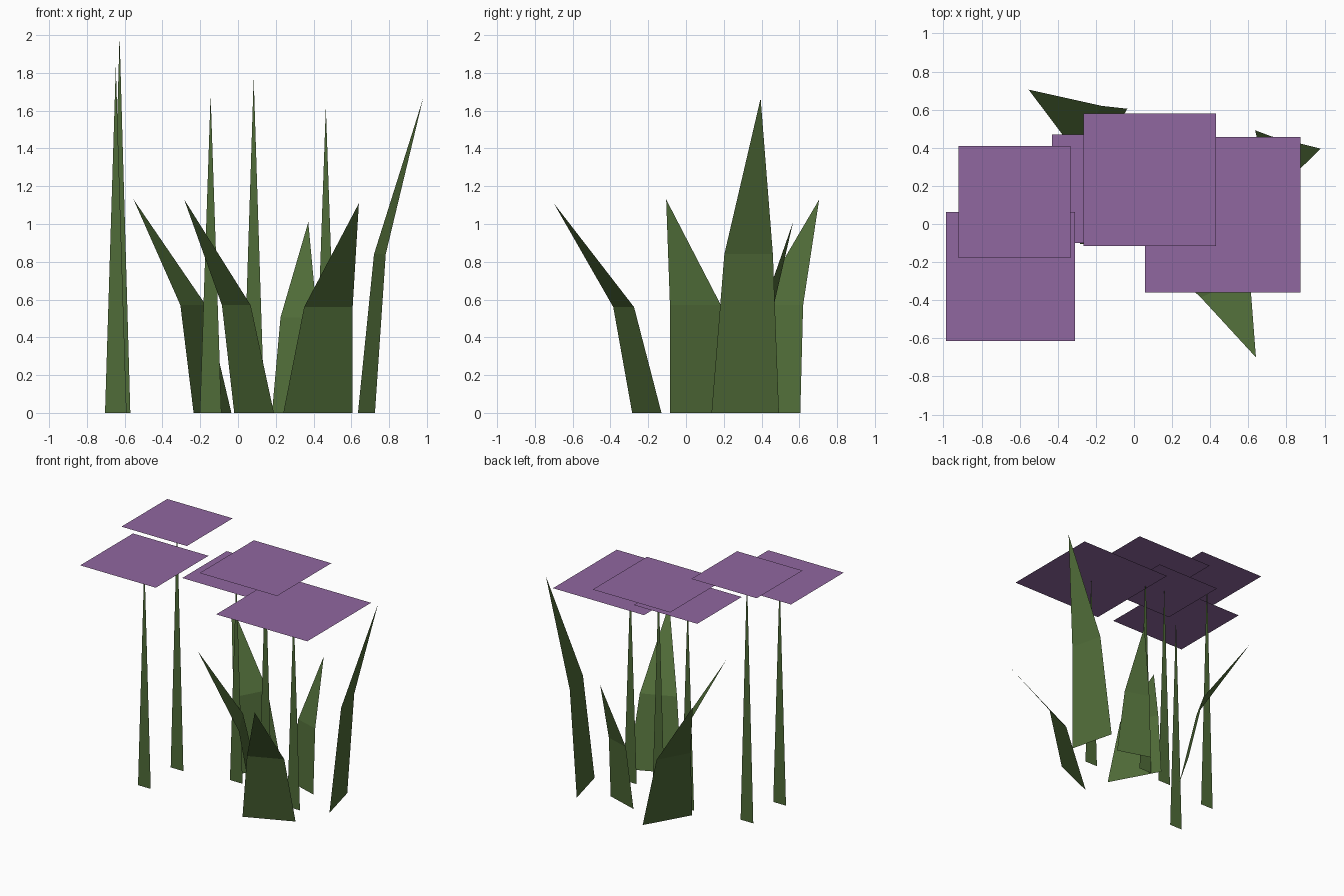
import bpy
from mathutils import Vector

if "Cube" in bpy.data.objects:
    bpy.data.objects.remove(bpy.data.objects["Cube"])


def material(name, rgb):
    m = bpy.data.materials.new(name)
    m.diffuse_color = (*rgb, 1.0)
    m.use_nodes = True
    m.node_tree.nodes["Principled BSDF"].inputs["Base Color"].default_value = m.diffuse_color
    return m


GREEN = material("leaf_green", (0.080, 0.150, 0.040))
PURPLE = material("petal_purple", (0.279, 0.136, 0.352))


def add_part(name, verts, faces, mat):
    mesh = bpy.data.meshes.new(name)
    mesh.from_pydata([tuple(v) for v in verts], [], faces)
    mesh.materials.append(mat)
    mesh.update()
    obj = bpy.data.objects.new(name, mesh)
    bpy.context.collection.objects.link(obj)
    return obj


def flower(i, x, y, height, size):
    # tapered flat stem
    w = 0.057
    add_part(f"stem_{i}", [(x - w, y, 0), (x + w, y, 0), (x, y, height)],
             [(0, 1, 2)], GREEN)
    # square flat blossom resting on the stem tip
    s = size / 2
    add_part(f"blossom_{i}",
             [(x + a * s, y + b * s, height)
              for a, b in ((-1, -1), (1, -1), (1, 1), (-1, 1))],
             [(0, 1, 2, 3)], PURPLE)


def leaf(i, base, mid, mid_z, tip):
    # bent blade: a narrowing lower panel and a pointed upper panel
    verts = [Vector((*p, 0)) for p in base] + [Vector((*p, mid_z)) for p in mid]
    verts.append(Vector(tip))
    add_part(f"leaf_{i}", verts, [(0, 1, 3, 2), (2, 3, 4)], GREEN)


# flowers: x, y, height, blossom width
flowers = [
    (-0.627, 0.115, 2.00, 0.587),
    (-0.647, -0.275, 1.835, 0.677),
    (0.083, 0.233, 1.775, 0.695),
    (0.465, 0.048, 1.62, 0.817),
    (-0.145, 0.185, 1.685, 0.57),
]
for n, f in enumerate(flowers, 1):
    flower(n, *f)

# leaves: base edge, fold edge, fold height, tip
leaves = [
    (((-0.235, 0.256), (-0.035, 0.605)), ((-0.305, 0.376), (-0.17, 0.62)), 0.57, (-0.553, 0.705, 1.13)),
    (((0.19, -0.085), (-0.02, 0.30)), ((0.067, -0.085), (-0.085, 0.185)), 0.57, (-0.285, -0.105, 1.13)),
    (((0.18, 0.415), (0.444, 0.33)), ((0.225, 0.45), (0.419, 0.39)), 0.505, (0.372, 0.567, 1.01)),
    (((0.24, -0.285), (0.607, -0.13)), ((0.35, -0.385), (0.607, -0.275)), 0.56, (0.64, -0.70, 1.11)),
    (((0.725, 0.135), (0.635, 0.492)), ((0.782, 0.203), (0.72, 0.46)), 0.84, (0.98, 0.395, 1.665)),
]
for n, l in enumerate(leaves, 1):
    leaf(n, *l)
